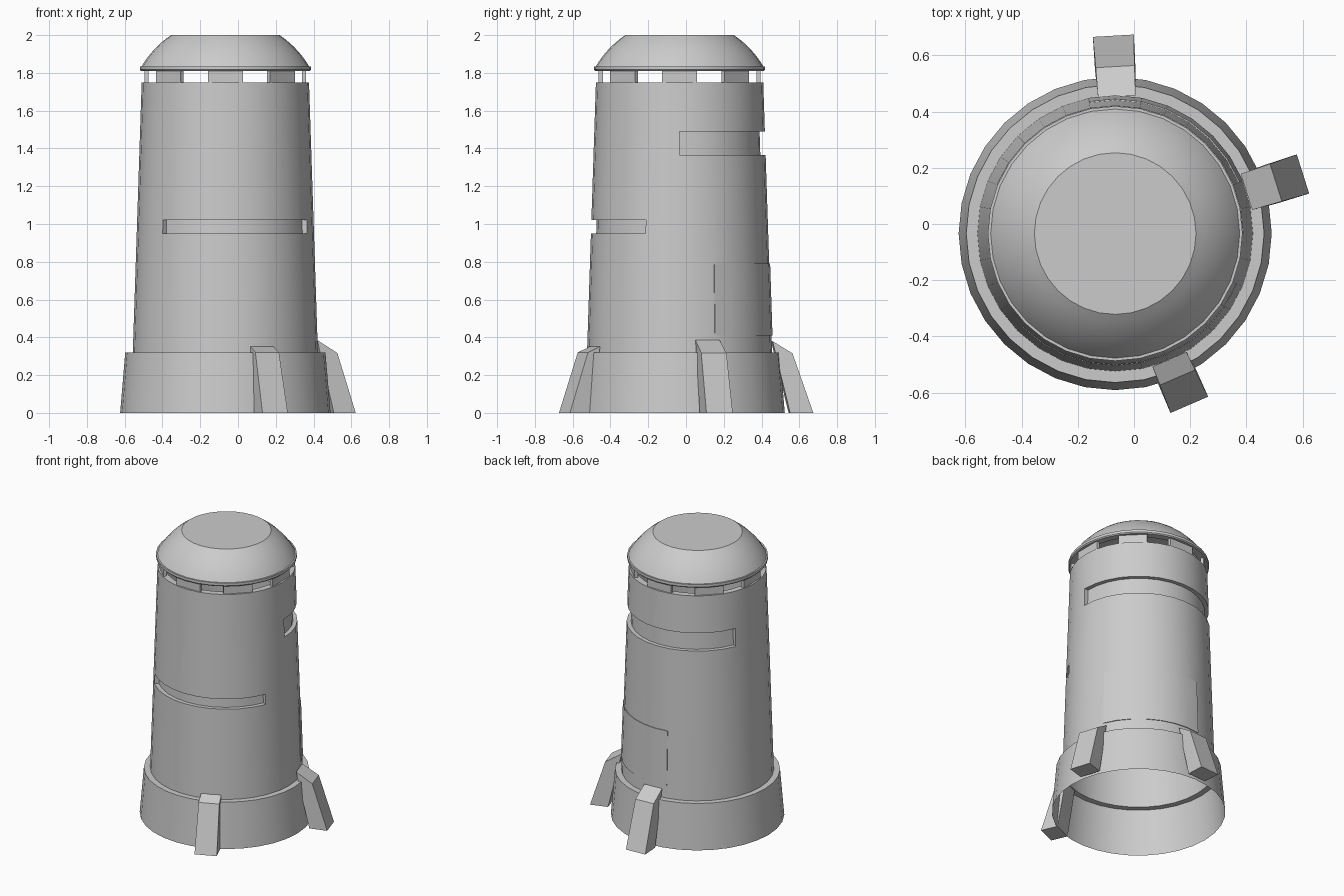
import bpy, bmesh, math
from mathutils import Vector

if "Cube" in bpy.data.objects:
    bpy.data.objects.remove(bpy.data.objects["Cube"])

CX, CY, N = -0.067, -0.034, 32


def polar(r, k, z):
    a = 2 * math.pi * k / N
    return (CX + r * math.cos(a), CY + r * math.sin(a), z)


def finish(name, bm, smooth=True):
    bmesh.ops.remove_doubles(bm, verts=bm.verts, dist=0.0002)
    bmesh.ops.recalc_face_normals(bm, faces=bm.faces)
    me = bpy.data.meshes.new(name)
    bm.to_mesh(me)
    bm.free()
    if smooth:
        me.shade_smooth()
        me.set_sharp_from_angle(angle=math.radians(25))
    ob = bpy.data.objects.new(name, me)
    bpy.context.collection.objects.link(ob)
    return ob


def face(bm, pts):
    bm.faces.new([bm.verts.new(p) for p in pts])


def lathe(name, profile, cap=False):
    bm = bmesh.new()
    for (r0, z0), (r1, z1) in zip(profile, profile[1:]):
        for k in range(N):
            face(bm, [polar(r0, k, z0), polar(r0, k + 1, z0),
                      polar(r1, k + 1, z1), polar(r1, k, z1)])
    if cap:
        r, z = profile[-1]
        face(bm, [polar(r, k, z) for k in range(N)])
    return finish(name, bm)


# base skirt, open underneath, with the ledge up to the body
lathe("base_skirt", [(0.557, 0), (0.53, 0.32), (0.49, 0.32)])

# tapered body: grid of cells, some pushed in (slots) or out (panel)
levels = [0.32, 0.41, 0.79, 0.95, 1.02, 1.365, 1.49, 1.75]
# level index, first side, last side, radial offset
patches = [(1, 2, 9, 0.005), (3, 20, 30, -0.028), (5, 0, 14, -0.028)]


def offset(i, k):
    for lev, a, b, d in patches:
        if i == lev and a <= k % N < b:
            return d
    return 0.0


def radius(z):
    return 0.49 - (z - 0.32) * (0.047 / 1.43)


bm = bmesh.new()
for i, (z0, z1) in enumerate(zip(levels, levels[1:])):
    r0, r1 = radius(z0), radius(z1)
    for k in range(N):
        d, up, side = offset(i, k), offset(i + 1, k), offset(i, k + 1)
        face(bm, [polar(r0 + d, k, z0), polar(r0 + d, k + 1, z0),
                  polar(r1 + d, k + 1, z1), polar(r1 + d, k, z1)])
        if up != d:
            face(bm, [polar(r1 + d, k, z1), polar(r1 + d, k + 1, z1),
                      polar(r1 + up, k + 1, z1), polar(r1 + up, k, z1)])
        if side != d:
            face(bm, [polar(r0 + d, k + 1, z0), polar(r0 + side, k + 1, z0),
                      polar(r1 + side, k + 1, z1), polar(r1 + d, k + 1, z1)])
finish("tower_body", bm)
lathe("body_top_ledge", [(0.443, 1.75), (0.40, 1.75)])

# spacer plates between body and dome
for j in range(8):
    bm = bmesh.new()
    bmesh.ops.create_cube(bm, size=1)
    bmesh.ops.scale(bm, vec=(0.022, 0.186, 0.066), verts=bm.verts)
    ob = finish(f"spacer_plate_{j + 1}", bm, False)
    x, y, z = polar(0.417, j * N / 8, 1.78)
    ob.location = (x, y, z)
    ob.rotation_euler.z = j * math.pi / 4

# domed cap with rim and flat top
dome = [(0.40, 1.81), (0.447, 1.81), (0.453, 1.817), (0.453, 1.835), (0.443, 1.835)]
for s in range(1, 9):
    z = 1.835 + 0.165 * s / 8
    dome.append((math.sqrt(0.265 - (z - 1.573) ** 2), z))
lathe("dome_cap", dome, cap=True)


# sloping feet around the base
def foot(name, angle, shift, profile):
    a = math.radians(angle)
    u, v = Vector((math.cos(a), math.sin(a), 0)), Vector((-math.sin(a), math.cos(a), 0))
    sides = []
    bm = bmesh.new()
    for s in (-1, 1):
        sides.append([bm.verts.new(Vector((CX, CY, z)) + u * r + v * (shift + s * w))
                      for r, z, w in profile])
    bm.faces.new(sides[0])
    bm.faces.new(sides[1])
    n = len(profile)
    for i in range(n):
        j = (i + 1) % n
        bm.faces.new([sides[0][i], sides[0][j], sides[1][j], sides[1][i]])
    finish(name, bm, False)


foot("back_foot", 93.3, -0.034,
     [(0.487, 0.38, 0.067), (0.593, 0.315, 0.069), (0.703, 0, 0.073), (0.58, 0, 0.072)])
foot("right_foot", 17.6, 0,
     [(0.49, 0.385, 0.067), (0.60, 0.317, 0.07), (0.701, 0, 0.073), (0.58, 0, 0.072)])
foot("front_foot", -66.6, 0,
     [(0.487, 0.352, 0.066), (0.558, 0.32, 0.068), (0.664, 0, 0.073), (0.546, 0, 0.072)])
